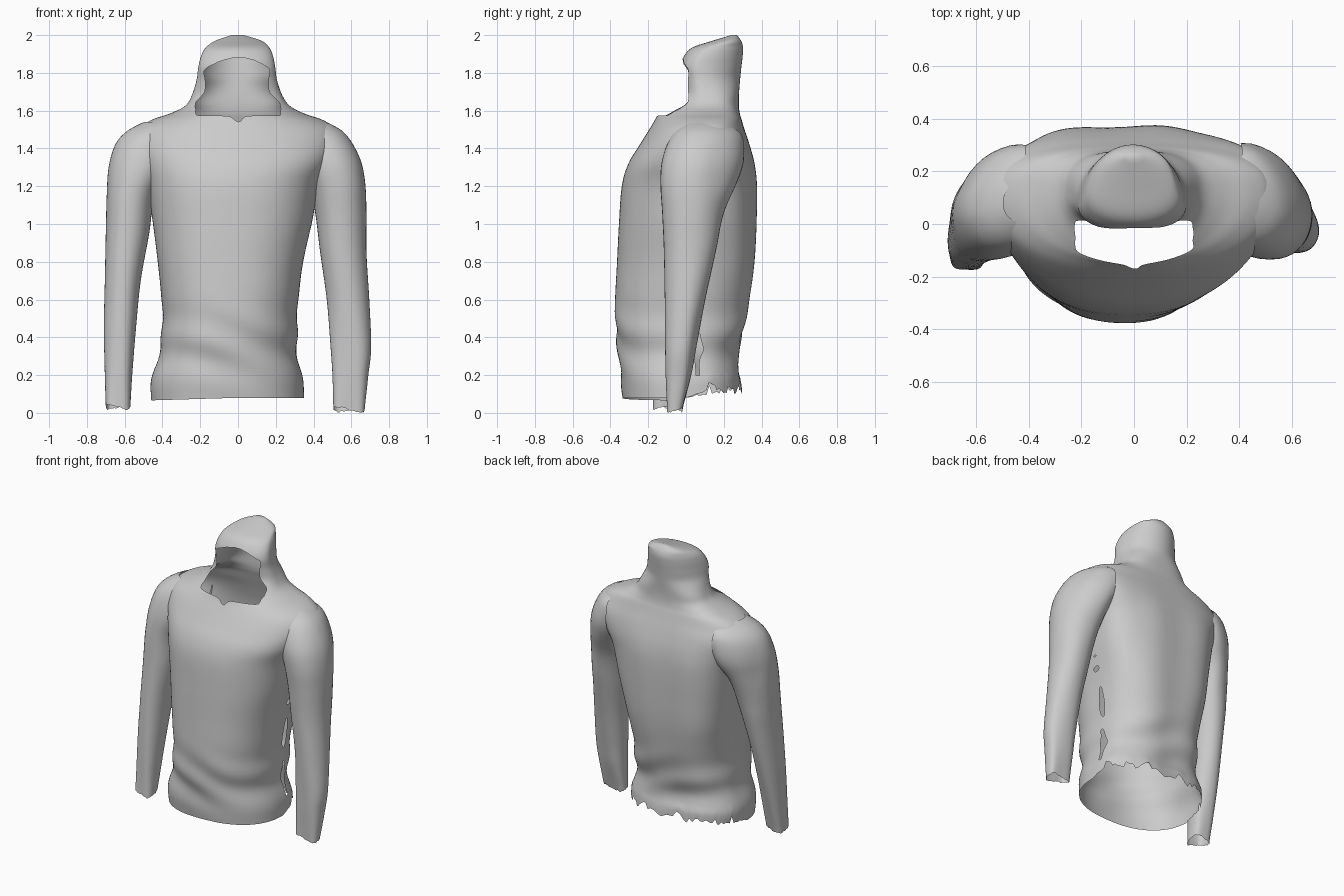
import bpy, bmesh, math, random
random.seed(4)


def catmull(keys, steps):
    """Smoothly interpolate a list of key cross-sections."""
    rows = []
    for i in range(len(keys) - 1):
        a, b = keys[max(i - 1, 0)], keys[i]
        c, d = keys[i + 1], keys[min(i + 2, len(keys) - 1)]
        for s in range(steps):
            t = s / steps
            rows.append([0.5 * (2*q + (r-p)*t + (2*p-5*q+4*r-w)*t*t + (3*q-p-3*r+w)*t**3)
                         for p, q, r, w in zip(a, b, c, d)])
    rows.append(list(keys[-1]))
    return rows


def spow(v, e):
    return math.copysign(abs(v) ** e, v)


def relax_edges(bm, rounds):
    """Soften the stepped outline left by removed faces."""
    for _ in range(rounds):
        moves = []
        for v in bm.verts:
            if v.co.z > 0.2:
                near = [e.other_vert(v).co for e in v.link_edges if e.is_boundary]
                if len(near) == 2:
                    moves.append((v, v.co * 0.4 + (near[0] + near[1]) * 0.3))
        for v, co in moves:
            v.co = co


def loft(name, keys, seg, steps, shape, remove, cap=True):
    """Skin rings of (z, x_left, x_right, y_front, y_back, y_mid, n_front, n_back)."""
    bm = bmesh.new()
    rings = []
    for k, (z, xl, xr, yf, yb, ym, nf, nb) in enumerate(catmull(keys, steps)):
        ring = []
        for j in range(seg):
            a = 2 * math.pi * j / seg
            n = nb if math.sin(a) > 0 else nf
            c, s = spow(math.cos(a), 2 / n), spow(math.sin(a), 2 / n)
            x = (xl + xr) / 2 + c * (xr - xl) / 2
            y = ym + s * ((yb - ym) if s > 0 else (ym - yf))
            ring.append(bm.verts.new(shape(x, y, z, j, k)))
        rings.append(ring)
    for r0, r1 in zip(rings, rings[1:]):
        for j in range(seg):
            m = (j + 1) % seg
            bm.faces.new((r0[j], r0[m], r1[m], r1[j]))
    if cap:
        bm.faces.new(rings[-1])
    dead = [f for f in bm.faces if remove(f.calc_center_median())]
    bmesh.ops.delete(bm, geom=dead, context='FACES')
    relax_edges(bm, 4)
    for f in bm.faces:
        f.smooth = True
    me = bpy.data.meshes.new(name)
    bm.to_mesh(me)
    bm.free()
    ob = bpy.data.objects.new(name, me)
    bpy.context.collection.objects.link(ob)
    return ob


# Body and hood in one skin, from hem to hood tip
body = [
    (0.08, -0.46, 0.35, -0.335, 0.295, 0.00, 2.3),
    (0.16, -0.46, 0.345, -0.345, 0.29, 0.00, 2.3),
    (0.28, -0.43, 0.32, -0.35, 0.27, 0.00, 2.3),
    (0.42, -0.40, 0.31, -0.37, 0.30, 0.00, 2.3),
    (0.60, -0.405, 0.32, -0.375, 0.335, 0.00, 2.3),
    (0.80, -0.425, 0.345, -0.365, 0.36, 0.00, 2.3),
    (1.00, -0.45, 0.39, -0.355, 0.37, 0.02, 2.3),
    (1.20, -0.48, 0.43, -0.34, 0.372, 0.04, 2.3),
    (1.32, -0.51, 0.49, -0.305, 0.36, 0.06, 2.3),
    (1.42, -0.54, 0.53, -0.245, 0.335, 0.08, 2.2),
    (1.50, -0.53, 0.52, -0.195, 0.31, 0.10, 2.1),
    (1.55, -0.46, 0.45, -0.165, 0.295, 0.115, 2.0),
    (1.585, -0.36, 0.35, -0.145, 0.285, 0.125, 2.0),
    (1.625, -0.28, 0.275, -0.09, 0.28, 0.12, 2.2),
    (1.68, -0.245, 0.235, -0.02, 0.28, 0.11, 2.5),
    (1.76, -0.22, 0.207, -0.02, 0.286, 0.09, 2.4),
    (1.83, -0.21, 0.197, -0.035, 0.293, 0.07, 2.1),
    (1.89, -0.195, 0.185, -0.01, 0.30, 0.09, 2.1),
    (1.935, -0.17, 0.165, 0.035, 0.302, 0.13, 2.1),
    (1.97, -0.12, 0.125, 0.14, 0.292, 0.21, 2.0),
    (2.00, -0.035, 0.03, 0.24, 0.27, 0.255, 2.0),
]
# flatter back panel below the neck, hood narrowing towards its peak
body = [k + (3.2 if 0.7 < k[0] < 1.45 else 2.7 if k[0] < 1.7 else 2.0,) for k in body]

SEG = 120
tear = [random.random() ** 2 for _ in range(SEG)]


def body_shape(x, y, z, j, k):
    # creases around the waist, long soft folds on the back, ragged rear hem
    low = math.exp(-((z - 0.36) / 0.17) ** 2)
    w = 0.009 * low * math.sin(26 * z + 5 * x + 1.5 * math.sin(6 * x))
    if y > 0.1:
        w += 0.005 * math.sin(17 * x) * min(1, (y - 0.1) * 8) * min(1, max(0, (1.5 - z) * 4))
    r = math.hypot(x, y) + 1e-6
    hem = max(0, 1 - k / 9)
    if y > 0:
        rise = 0.015 + 0.05 * tear[j] + 0.025 * math.sin(14 * x) ** 2
        z += hem * rise * min(1, y * 8)
    else:
        z -= hem * 0.03 * max(0, -x)
    return x * (1 + w / r), y * (1 + w / r), z


def body_cut(c):
    # face opening with arched brim and notched collar
    brim = 1.80 + 0.08 * max(0, 1 - (c.x / 0.2) ** 2)
    collar = 1.575 - 0.045 * max(0, 1 - abs(c.x) / 0.04)
    if c.y < 0.012 and abs(c.x) < 0.225 and collar < c.z < brim:
        return True
    # torn side seam on the right
    gap = 0.016 + 0.014 * math.sin(23 * c.z) + 0.012 * math.sin(61 * c.z)
    return c.x > 0.28 and 0.17 < c.z < 0.95 and abs(c.y - 0.06) < gap


loft("hoodie_body", body, SEG, 6, body_shape, body_cut)

# Sleeves, from cuff to shoulder cap
right = [
    (0.015, 0.505, 0.67, -0.105, -0.015, -0.06),
    (0.20, 0.50, 0.69, -0.11, 0.03, -0.04),
    (0.35, 0.49, 0.705, -0.11, 0.055, -0.03),
    (0.60, 0.47, 0.695, -0.11, 0.10, 0.00),
    (0.85, 0.435, 0.68, -0.115, 0.155, 0.02),
    (1.05, 0.41, 0.68, -0.125, 0.20, 0.04),
    (1.20, 0.38, 0.675, -0.135, 0.255, 0.05),
    (1.32, 0.33, 0.655, -0.13, 0.28, 0.06),
    (1.42, 0.30, 0.61, -0.10, 0.27, 0.07),
    (1.49, 0.28, 0.555, -0.06, 0.24, 0.075),
    (1.535, 0.30, 0.48, 0.0, 0.16, 0.075),
]
left = [
    (0.03, -0.70, -0.57, -0.18, -0.05, -0.12),
    (0.20, -0.705, -0.56, -0.175, -0.01, -0.09),
    (0.45, -0.71, -0.54, -0.165, 0.05, -0.06),
    (0.70, -0.705, -0.515, -0.155, 0.11, -0.03),
    (0.95, -0.70, -0.47, -0.145, 0.17, 0.01),
    (1.15, -0.695, -0.44, -0.14, 0.235, 0.04),
    (1.30, -0.685, -0.36, -0.13, 0.28, 0.06),
    (1.42, -0.65, -0.32, -0.10, 0.275, 0.07),
    (1.49, -0.59, -0.30, -0.06, 0.24, 0.075),
    (1.54, -0.50, -0.32, 0.0, 0.16, 0.075),
]


def sleeve_shape(x, y, z, j, k):
    # lengthwise folds fading into the shoulder, slanted worn cuff
    a = 2 * math.pi * j / 40
    # back of the upper arm slopes round from the shoulder blade
    y -= 0.4 * min(1, max(0, z - 0.9) * 3) * (abs(x) - 0.52) * min(1, max(0, y) / 0.2)
    y += 0.006 * max(0.0, 1 - z / 1.3) * math.sin(3 * a + 4 * z)
    if k == 0:
        z += 0.012 * math.sin(2 * a) + random.uniform(-0.004, 0.006)
        z = max(z - (0.05 * (x - 0.58) if x > 0 else 0), 0.0)
    return x, y, z


def sleeve_cut(c):
    # part of the tube buried inside the body
    return c.z > 1.15 and abs(c.x) < 0.41


for name, keys in (("right_sleeve", right), ("left_sleeve", left)):
    loft(name, [k + (2.2, 2.2) for k in keys], 40, 5, sleeve_shape, sleeve_cut, cap=False)
